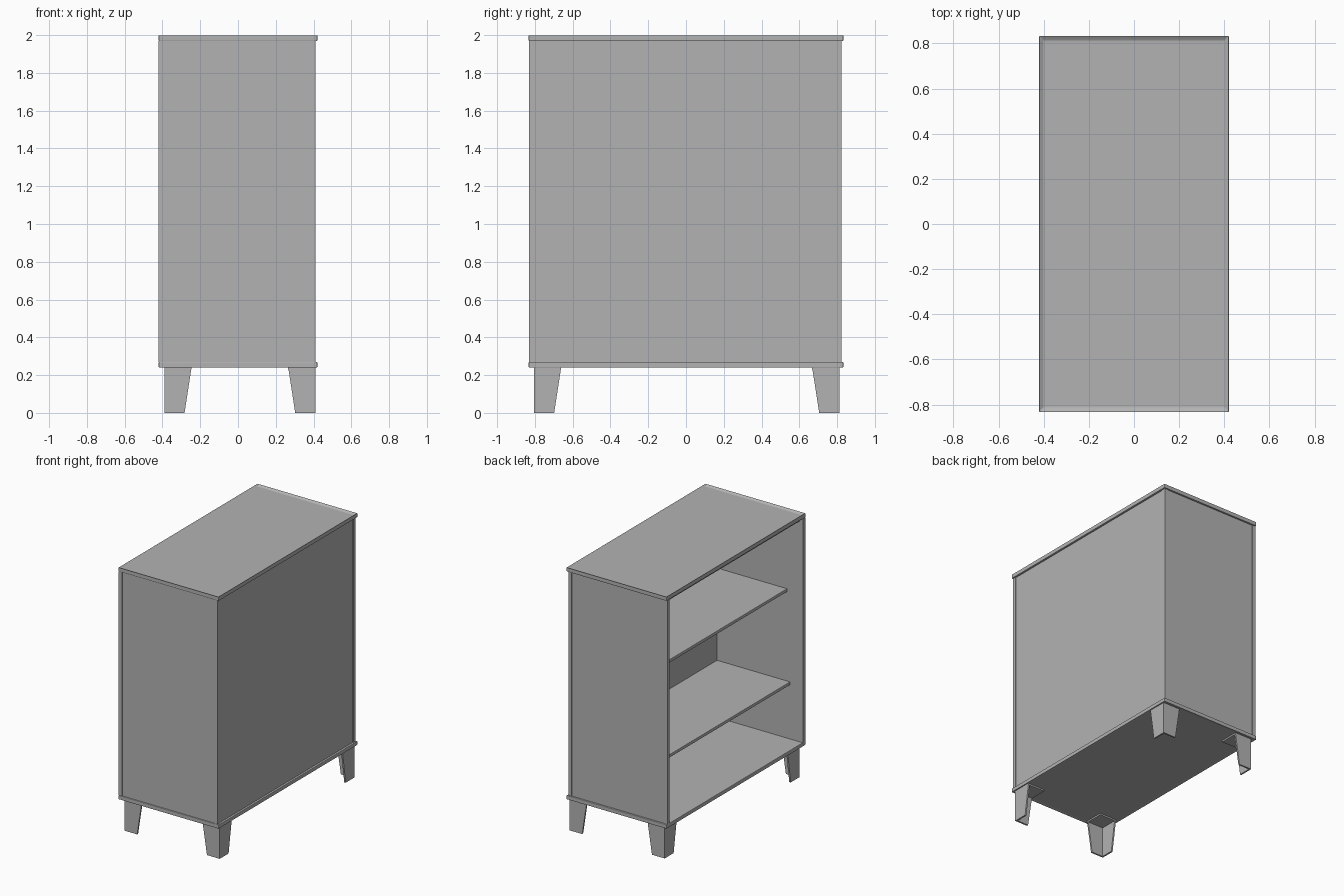
import bpy, bmesh

old = bpy.data.objects.get("Cube")
if old:
    bpy.data.objects.remove(old, do_unlink=True)

grey = bpy.data.materials.new("plain_grey")
grey.use_nodes = True
colour = (0.45, 0.45, 0.45, 1)
grey.diffuse_color = colour
grey.node_tree.nodes["Principled BSDF"].inputs["Base Color"].default_value = colour


def finish(bm, name, bevel=0):
    bmesh.ops.recalc_face_normals(bm, faces=bm.faces[:])
    mesh = bpy.data.meshes.new(name)
    bm.to_mesh(mesh)
    bm.free()
    mesh.materials.append(grey)
    obj = bpy.data.objects.new(name, mesh)
    bpy.context.collection.objects.link(obj)
    if bevel:
        mod = obj.modifiers.new("soft_edges", "BEVEL")
        mod.width = bevel
        mod.segments = 2
    return obj


def box_bm(x, y, z):
    bm = bmesh.new()
    bmesh.ops.create_cube(bm, size=1)
    for v in bm.verts:
        v.co = [lo + (c + 0.5) * (hi - lo) for c, (lo, hi) in zip(v.co, (x, y, z))]
    return bm


def box(name, x, y, z, bevel=0):
    return finish(box_bm(x, y, z), name, bevel)


def rimmed_slab(name, z, side, depth):
    """Slab whose outer face is sunk inside a raised border."""
    bm = box_bm((-OUT_X, OUT_X), (-OUT_Y, OUT_Y), z)
    bm.normal_update()
    face = [f for f in bm.faces if f.normal.z * side > 0.9]
    bmesh.ops.inset_region(bm, faces=face, thickness=WALL)
    for v in face[0].verts:
        v.co.z -= side * depth
    return finish(bm, name, 0.004)


OUT_X, OUT_Y, WALL = 0.42, 0.833, 0.028
BACK_X, END_Y = 0.41, 0.824
LOW, HIGH = 0.27, 1.968

# Top and base slabs
rimmed_slab("top_slab", (HIGH, 2), 1, 0.012)
rimmed_slab("base_slab", (0.24, LOW), -1, 0.004)

# Corner posts
for sx, xs in (("open", (-OUT_X, -OUT_X + WALL)), ("closed", (BACK_X - WALL, BACK_X))):
    box("front_post_" + sx, xs, (-0.83, -0.80), (LOW, HIGH))
    box("rear_post_" + sx, xs, (END_Y - WALL, END_Y), (LOW, HIGH))

# Slightly sunk wall panels between the posts
inner_x = (-OUT_X + WALL, BACK_X - WALL)
box("front_end_panel", inner_x, (-0.825, -0.80), (LOW, HIGH))
box("rear_end_panel", inner_x, (END_Y - WALL, END_Y - 0.004), (LOW, HIGH))
box("closed_side_panel", (0.30, BACK_X - 0.005), (-0.80, END_Y - WALL), (LOW, HIGH))

# Inner ceiling and shelves
box("ceiling", (-0.395, 0.30), (-0.80, 0.796), (1.945, HIGH))
for name, x, z in (("lower_shelf", -0.315, 0.705), ("upper_shelf", -0.29, 1.405)):
    box(name, (x, 0.30), (-0.80, 0.796), (z - 0.024, z), 0.004)

# Tapered angle legs, each with a mounting plate
TOP_ARM, FOOT_ARM, THICK = 0.144, 0.107, 0.012


def leg(name, cx, cy):
    dx, dy = (-1 if cx > 0 else 1), (-1 if cy > 0 else 1)
    bm = bmesh.new()
    rings = []
    for arm, z in ((FOOT_ARM, 0), (TOP_ARM, 0.24)):
        outline = ((0, 0), (arm, 0), (arm, THICK), (THICK, THICK), (THICK, arm), (0, arm))
        rings.append([bm.verts.new((cx + dx * u, cy + dy * v, z)) for u, v in outline])
    low, high = rings
    bm.faces.new(low)
    bm.faces.new(high)
    for i in range(len(low)):
        j = (i + 1) % len(low)
        bm.faces.new((low[i], low[j], high[j], high[i]))
    finish(bm, name)
    box(name + "_plate", sorted((cx, cx + dx * TOP_ARM)),
        sorted((cy, cy + dy * TOP_ARM)), (0.23, 0.242))


for side, x in (("right", -0.39), ("left", 0.41)):
    leg("front_leg_" + side, x, -0.805)
    leg("rear_leg_" + side, x, 0.812)
